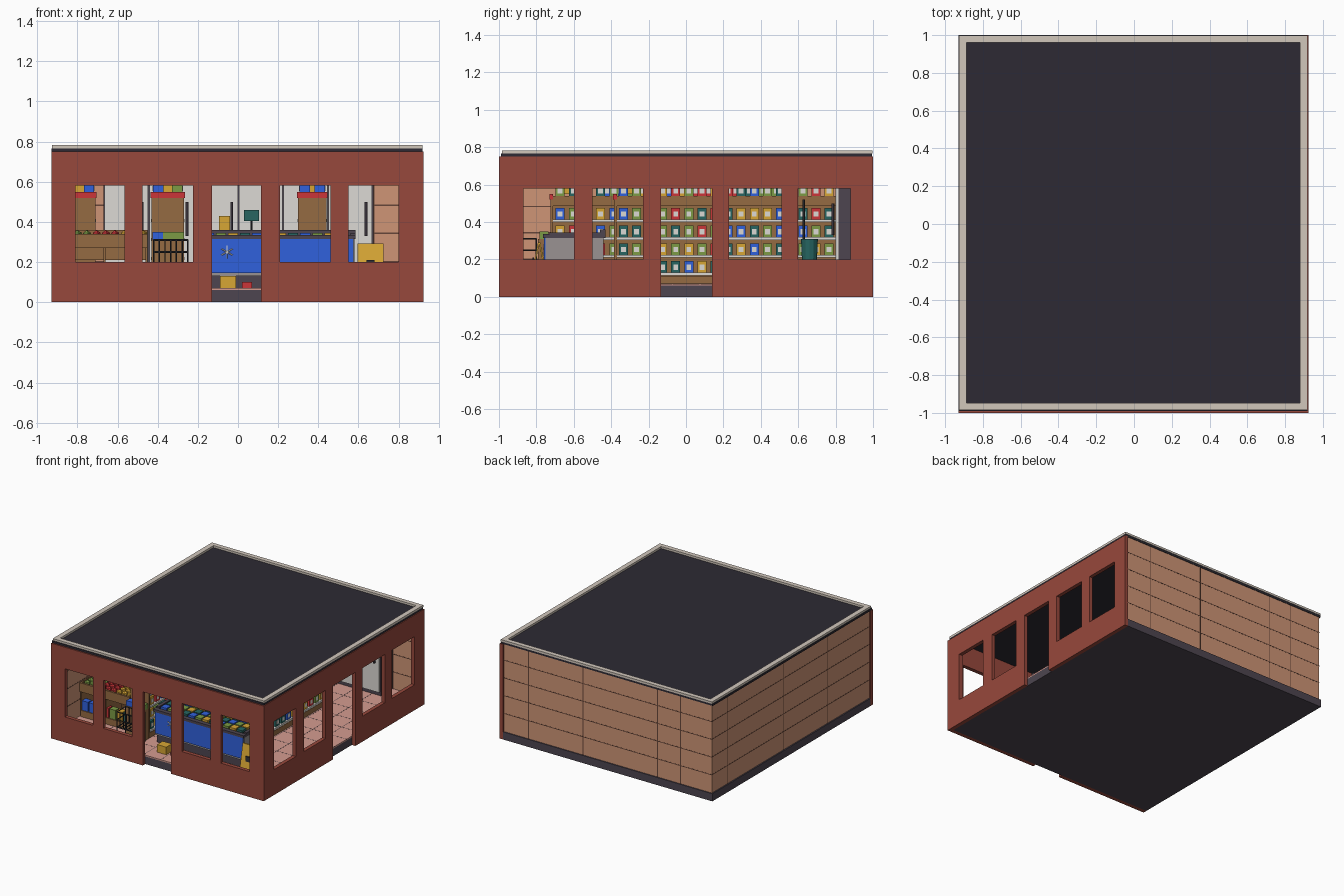
import bpy, bmesh, math, random
from mathutils import Matrix, Vector

if "Cube" in bpy.data.objects:
    bpy.data.objects.remove(bpy.data.objects["Cube"])
random.seed(4)

PAL = dict(brick=(.31, .065, .045), tan=(.62, .30, .18), groove=(.13, .06, .04), slate=(.075, .06, .08),
           roof=(.026, .023, .033), cream=(.64, .57, .50), tile=(.66, .33, .28), grout=(.14, .09, .09),
           wood=(.30, .145, .055), white=(.72, .70, .66), red=(.60, .035, .04), yellow=(.68, .38, .035),
           green=(.20, .33, .06), blue=(.03, .12, .72), teal=(.02, .13, .12), grey=(.32, .29, .29),
           dark=(.03, .03, .035))
MATS = {}


def mat(c):
    if c not in MATS:
        MATS[c] = bpy.data.materials.new(c)
        MATS[c].diffuse_color = (*PAL[c], 1)
    return MATS[c]


def boxes(name, color, *spans):
    """One object made of boxes given as (x0, x1, y0, y1, z0, z1)."""
    bm = bmesh.new()
    for x0, x1, y0, y1, z0, z1 in spans:
        m = Matrix.Translation(((x0 + x1) / 2, (y0 + y1) / 2, (z0 + z1) / 2))
        bmesh.ops.create_cube(bm, size=1, matrix=m @ Matrix.Diagonal((x1 - x0, y1 - y0, z1 - z0, 1)))
    return finish(name, color, bm)


def finish(name, color, bm):
    me = bpy.data.meshes.new(name)
    bm.to_mesh(me)
    bm.free()
    ob = bpy.data.objects.new(name, me)
    bpy.context.collection.objects.link(ob)
    if color:
        me.materials.append(mat(color))
    return ob


def rods(name, color, r, *pairs):
    bm = bmesh.new()
    for a, b in pairs:
        a, b = Vector(a), Vector(b)
        rot = (b - a).to_track_quat('Z', 'Y').to_matrix().to_4x4()
        bmesh.ops.create_cone(bm, cap_ends=True, segments=6, radius1=r, radius2=r, depth=(b - a).length,
                              matrix=Matrix.Translation((a + b) / 2) @ rot)
    return finish(name, color, bm)


def cut(wall, *spans):
    c = boxes(wall.name + "_cutter", None, *spans)
    c.hide_render = True
    c.hide_viewport = True
    m = wall.modifiers.new("openings", 'BOOLEAN')
    m.object, m.operation, m.solver = c, 'DIFFERENCE', 'EXACT'


# street-facing walls with windows and a doorway each
front = boxes("front_wall", "brick", (-.93, .925, -1, -.97, 0, .75))
cut(front, *[(a, b, -1.1, -.9, z, .58) for a, b, z in
             [(-.81, -.565, .2), (-.475, -.225, .2), (-.13, .115, -.1), (.21, .46, .2), (.55, .80, .2)]])
right = boxes("right_wall", "brick", (.895, .925, -.97, 1, 0, .75))
cut(right, *[(.8, 1, a, b, z, .58) for a, b, z in
             [(-.87, -.60, .2), (-.50, -.23, .2), (-.135, .14, -.1), (.23, .51, .2), (.60, .88, .2)]])

# plain paneled walls with grooves visible on both sides
boxes("back_wall", "tan", (-.92, .895, .965, .992, .06, .75))
boxes("left_wall", "tan", (-.92, -.893, -.97, .965, .06, .75))
zs = [.20, .34, .48, .62]
boxes("back_grooves", "groove", *[(-.921, .895, .964, .993, z, z + .006) for z in zs],
      *[(x, x + .006, .964, .993, .06, .75) for x in (-.65, -.45, .2, .675)])
boxes("left_grooves", "groove", *[(-.921, -.892, -.97, .964, z, z + .006) for z in zs],
      *[(-.921, -.892, y, y + .006, .06, .75) for y in (-.45, .1, .8)])

# base slab, tiled floor, roof
boxes("base_slab", "slate", (-.93, .895, -.97, 1, 0, .06))
boxes("floor_tiles", "tile", (-.893, .895, -.97, .965, .06, .07))
boxes("floor_joints", "grout",
      *[(-.893 + i * .149, -.888 + i * .149, -.97, .965, .065, .0705) for i in range(1, 12)],
      *[(-.893, .895, -.97 + i * .149, -.965 + i * .149, .065, .0705) for i in range(1, 13)])
boxes("roof_deck", "roof", (-.93, .918, -.99, .995, .75, .766))
boxes("roof_trim", "cream", (-.926, -.887, -.985, .998, .766, .782), (.88, .918, -.985, .998, .766, .782),
      (-.887, .88, -.985, -.948, .766, .782), (-.887, .88, .962, .998, .766, .782))

# stock is gathered per colour, with a pale label on the shopper's side
COLORS = ["red", "yellow", "green", "blue", "teal"]
stock = {c: [] for c in COLORS}
labels = []


def item(x, y, z, h, side, w=.048):
    stock[random.choice(COLORS)].append((x - .026, x + .026, y - w / 2, y + w / 2, z, z + h))
    if side:
        f = x + side * .026
        labels.append((f - .001, f + .001, y - .013, y + .013, z + h * .25, z + h * .7))


def shelf_unit(name, x0, x1, y0, y1, sides):
    cx = (x0 + x1) / 2
    core = (cx - .008, cx + .008, y0, y1, .07, .54) if len(sides) == 2 else (x0, x0 + .02, y0, y1, .07, .54)
    boxes(name + "_frame", "wood", core, (x0, x1, y0, y1, .07, .11), (x0, x1, y0, y1, .485, .54),
          (x0, x1, y0 - .015, y0, .07, .52), (x0, x1, y1, y1 + .015, .07, .52))
    boxes(name + "_end_caps", "red", (x0 - .006, x1 + .006, y0 - .02, y0, .52, .55),
          (x0 - .006, x1 + .006, y1, y1 + .02, .52, .55))
    levels = [.115, .21, .305, .40]
    boxes(name + "_boards", "white", *[(x0 - .004, x1 + .004, y0, y1, z, z + .014) for z in levels])
    n = int((y1 - y0) / .069)
    for s in sides:
        x = x1 - .032 if s > 0 else x0 + .032
        for i in range(n):
            y = y0 + (i + .5) * (y1 - y0) / n
            for z in levels:
                item(x, y, z + .014, .062, s)
            item(x, y, .54, .055, s)


shelf_unit("wall_shelf", -.885, -.71, -.46, .80, (1,))
shelf_unit("middle_shelf", -.43, -.27, -.71, .52, (-1, 1))
shelf_unit("right_shelf", .30, .44, -.37, .54, (-1, 1))

# cartons stacked on the shelf ends
boxes("top_cartons", "yellow", (-.82, -.76, -.44, -.38, .55, .62), (-.39, -.32, -.69, -.62, .55, .63),
      (.33, .40, -.35, -.28, .55, .63))

# end display in front of the middle shelf
boxes("end_display", "wood", (-.43, -.27, -.79, -.73, .07, .31))
for i in range(3):
    item(-.40 + i * .052, -.76, .31, .04, 0)

# produce stand with stock below and rounded fruit on top
boxes("produce_crates", "wood", (-.885, -.45, -.70, -.50, .27, .285), (-.885, -.45, -.71, -.695, .27, .34),
      (-.885, -.45, -.50, -.485, .21, .36), (-.885, -.875, -.70, -.50, .07, .34), (-.46, -.45, -.70, -.50, .07, .34),
      (-.67, -.66, -.70, -.50, .07, .34), (-.885, -.45, -.70, -.50, .07, .12))
for k, c in enumerate(["green", "red", "yellow"]):
    bm = bmesh.new()
    for i in range(3):
        for j in range(4):
            bmesh.ops.create_icosphere(bm, subdivisions=1, radius=.024, matrix=Matrix.Translation(
                (-.845 + k * .14 + i * .046, -.67 + j * .046, .335)))
    finish("produce_" + c, c, bm)
for i in range(7):
    item(-.85 + i * .06, -.67, .12, .075, 0)

for c in COLORS:
    boxes("stock_" + c, c, *stock[c])
boxes("stock_labels", "white", *labels)

# chest freezer
boxes("freezer_body", "grey", (-.2, .58, -.75, -.44, .13, .315))
boxes("freezer_plinth", "slate", (-.19, .57, -.74, -.45, .07, .13))
boxes("freezer_panel", "blue", (-.195, .575, -.758, -.75, .145, .315))
boxes("freezer_rim", "slate", (-.205, .585, -.765, -.73, .315, .335), (-.205, .585, -.46, -.43, .315, .36),
      (-.205, -.18, -.73, -.46, .315, .345), (.56, .585, -.73, -.46, .315, .345))
for k, c in enumerate(["blue", "green", "yellow", "teal"]):
    boxes("frozen_packs_" + c, c, *[(-.17 + i * .06, -.12 + i * .06, -.72 + j * .065, -.665 + j * .065, .315, .345)
                                    for i in range(12) for j in range(4) if (i + j * 3) % 4 == k])
flake = [(.032 * math.cos(a * math.pi / 3 + .52), .032 * math.sin(a * math.pi / 3 + .52)) for a in range(3)]
rods("snowflake", "white", .003, *[((-.055 - u, -.759, .25 - v), (-.055 + u, -.759, .25 + v)) for u, v in flake])

# checkout counter with screen
boxes("checkout_counter", "wood", (-.12, .14, -.22, .12, .07, .34))
boxes("checkout_top", "slate", (-.13, .15, -.23, .13, .34, .36))
boxes("checkout_screen", "teal", (.03, .105, -.12, -.105, .405, .46))
rods("screen_post", "dark", .006, ((.067, -.1, .36), (.067, -.1, .43)))
boxes("cartons", "yellow", (-.095, -.04, -.2, -.14, .36, .43), (-.09, -.01, -.88, -.81, .07, .13))
boxes("small_red_box", "red", (.02, .07, -.87, -.82, .07, .10))

# wire shopping cart
x0, x1, y0, y1 = -.42, -.25, -.91, -.80
wires = []
for z in (.19, .25, .31):
    wires += [((x0, y0, z), (x1, y0, z)), ((x0, y1, z), (x1, y1, z)), ((x0, y0, z), (x0, y1, z)),
              ((x1, y0, z), (x1, y1, z))]
for i in range(7):
    x = x0 + i * (x1 - x0) / 6
    wires += [((x, y0, .19), (x, y0, .31)), ((x, y1, .19), (x, y1, .31)), ((x, y0, .19), (x, y1, .19))]
wires += [((x, y, .08), (x, y, .19)) for x in (x0, x1) for y in (y0, y1)]
rods("shopping_cart", "dark", .004, *wires)

# folding floor sign
for s in (-1, 1):
    sign = boxes("floor_sign", "yellow", (-.065, .065, -.004, .004, 0, .225))
    sign.location = (.66, -.785 + s * .045, .07)
    sign.rotation_euler = (s * .19, 0, 0)
boxes("sign_mark", "dark", (.64, .68, -.822, -.812, .17, .21))

# row of tall coolers along the back wall
boxes("cooler_cabinet", "slate", (-.67, .675, .815, .964, .07, .66))
doors = [(-.665 + i * .223, -.447 + i * .223) for i in range(6)]
boxes("cooler_doors", "white", *[(a, b, .80, .815, .10, .65) for a, b in doors])
rods("cooler_handles", "slate", .008, *[((b - .03, .785, .33), (b - .03, .785, .50)) for a, b in doors])

# bin and broom near the back
bm = bmesh.new()
bmesh.ops.create_cone(bm, cap_ends=True, segments=12, radius1=.035, radius2=.045, depth=.24,
                      matrix=Matrix.Translation((-.15, .66, .19)))
finish("waste_bin", "teal", bm)
rods("broom_handle", "dark", .007, ((-.15, .63, .12), (-.15, .63, .52)))

for m in bpy.data.materials:
    if m.users and not m.is_grease_pencil:
        m.use_nodes = True
        m.node_tree.nodes["Principled BSDF"].inputs["Base Color"].default_value = m.diffuse_color
